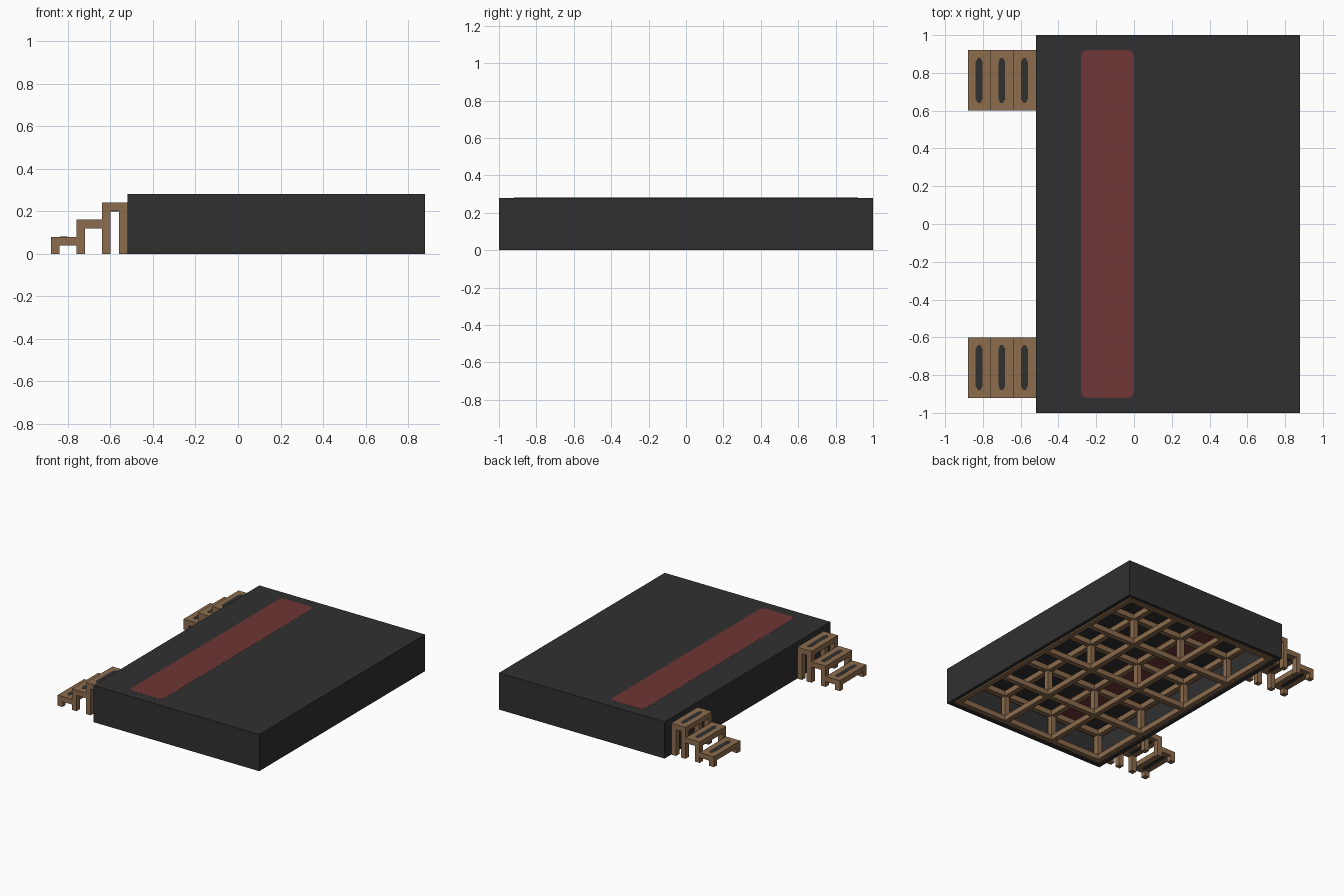
import bpy, bmesh
from mathutils import Matrix

cube = bpy.data.objects.get("Cube")
if cube:
    bpy.data.objects.remove(cube, do_unlink=True)


def material(name, colour):
    m = bpy.data.materials.new(name)
    m.use_nodes = True
    m.diffuse_color = (*colour, 1)
    m.node_tree.nodes["Principled BSDF"].inputs["Base Color"].default_value = (*colour, 1)
    return m


BLACK = material("charcoal", (0.030, 0.030, 0.030))
RED = material("dull_red", (0.162, 0.037, 0.037))
WOOD = material("wood", (0.262, 0.150, 0.075))


def finish(name, bm, mat):
    bmesh.ops.recalc_face_normals(bm, faces=bm.faces[:])
    mesh = bpy.data.meshes.new(name)
    bm.to_mesh(mesh)
    bm.free()
    mesh.materials.append(mat)
    ob = bpy.data.objects.new(name, mesh)
    bpy.context.collection.objects.link(ob)
    return ob


def add_box(bm, x, y, z):
    """Box from (min, max) ranges."""
    size = [r[1] - r[0] for r in (x, y, z)]
    mid = [(r[0] + r[1]) / 2 for r in (x, y, z)]
    bmesh.ops.create_cube(bm, size=1, matrix=Matrix.Translation(mid) @ Matrix.Diagonal((*size, 1)))


def add_plate(bm, x, y, z, cut):
    """Thin plate with clipped corners; cut holds (dx, dy) points of one corner."""
    cx, cy = (x[0] + x[1]) / 2, (y[0] + y[1]) / 2
    hx, hy = x[1] - cx, y[1] - cy
    pts = []
    for sx, sy in ((1, 1), (-1, 1), (-1, -1), (1, -1)):
        corner = cut if sx * sy > 0 else cut[::-1]
        pts += [(cx + sx * (hx - a), cy + sy * (hy - b)) for a, b in corner]
    face = bm.faces.new([bm.verts.new((px, py, z[0])) for px, py in pts])
    top = bmesh.ops.extrude_face_region(bm, geom=[face])
    bmesh.ops.translate(bm, vec=(0, 0, z[1] - z[0]),
                        verts=[v for v in top["geom"] if isinstance(v, bmesh.types.BMVert)])


T = 0.04                       # timber and panel thickness
E = 0.0006                     # how far painted plates stand proud
X0, X1, Y, H = -0.52, 0.88, 1.0, 0.28

# Hollow stage shell, open underneath
bm = bmesh.new()
add_box(bm, (X0, X1), (-Y, Y), (0, H))
floor = min(bm.faces, key=lambda f: f.calc_center_median().z)
bmesh.ops.inset_region(bm, faces=[floor], thickness=T)
inner = bmesh.ops.extrude_discrete_faces(bm, faces=[floor])["faces"]
bmesh.ops.translate(bm, vec=(0, 0, H - T), verts=inner[0].verts[:])
finish("stage_shell", bm, BLACK)

# Red runner, on the deck and showing on its underside
corner = [(0, 0.03), (0.009, 0.009), (0.03, 0)]
for name, z in (("carpet_strip", H), ("carpet_underside", H - T)):
    bm = bmesh.new()
    add_plate(bm, (-0.28, 0), (-0.92, 0.92), (z - E, z + E), corner)
    finish(name, bm, RED)

# Timber frame under the deck: a grid of posts with beams below and above
fx, fy = (X0 + T, X1 - T), (-Y + T, Y - T)
xs = [fx[0] + i * (fx[1] - fx[0] - T) / 3 for i in range(4)]
ys = [fy[0] + i * (fy[1] - fy[0] - T) / 4 for i in range(5)]
posts, rails, joists = bmesh.new(), bmesh.new(), bmesh.new()
for x in xs:
    for y in ys:
        add_box(posts, (x, x + T), (y, y + T), (T, H - 2 * T))
for z in (0, H - 2 * T):
    for x in xs:
        add_box(rails, (x, x + T), fy, (z, z + T))
    for y in ys:
        for a, b in zip(xs, xs[1:]):
            add_box(joists, (a + T, b), (y, y + T), (z, z + T))
finish("frame_posts", posts, WOOD)
finish("frame_rails", rails, WOOD)
finish("frame_joists", joists, WOOD)


# Two flights of three open steps with dark grip pads
def stairs(name, y0, y1):
    wood, pads = bmesh.new(), bmesh.new()
    for i in range(3):
        x, top = -0.88 + 0.12 * i, 0.08 * (i + 1)
        add_box(wood, (x, x + 0.12), (y0, y1), (top - T, top))
        legs = [x, x + 0.08] if i == 2 else [x]
        for lx in legs:
            for ly in (y0, y1 - T):
                add_box(wood, (lx, lx + T), (ly, ly + T), (0, top - T))
        for z in (top, top - T):
            add_plate(pads, (x + 0.042, x + 0.078), (y0 + T, y1 - T), (z - E, z + E),
                      [(0, 0.022), (0.012, 0)])
    finish(name + "_steps", wood, WOOD)
    finish(name + "_grip_pads", pads, BLACK)


stairs("front_stairs", -0.92, -0.60)
stairs("back_stairs", 0.60, 0.92)
